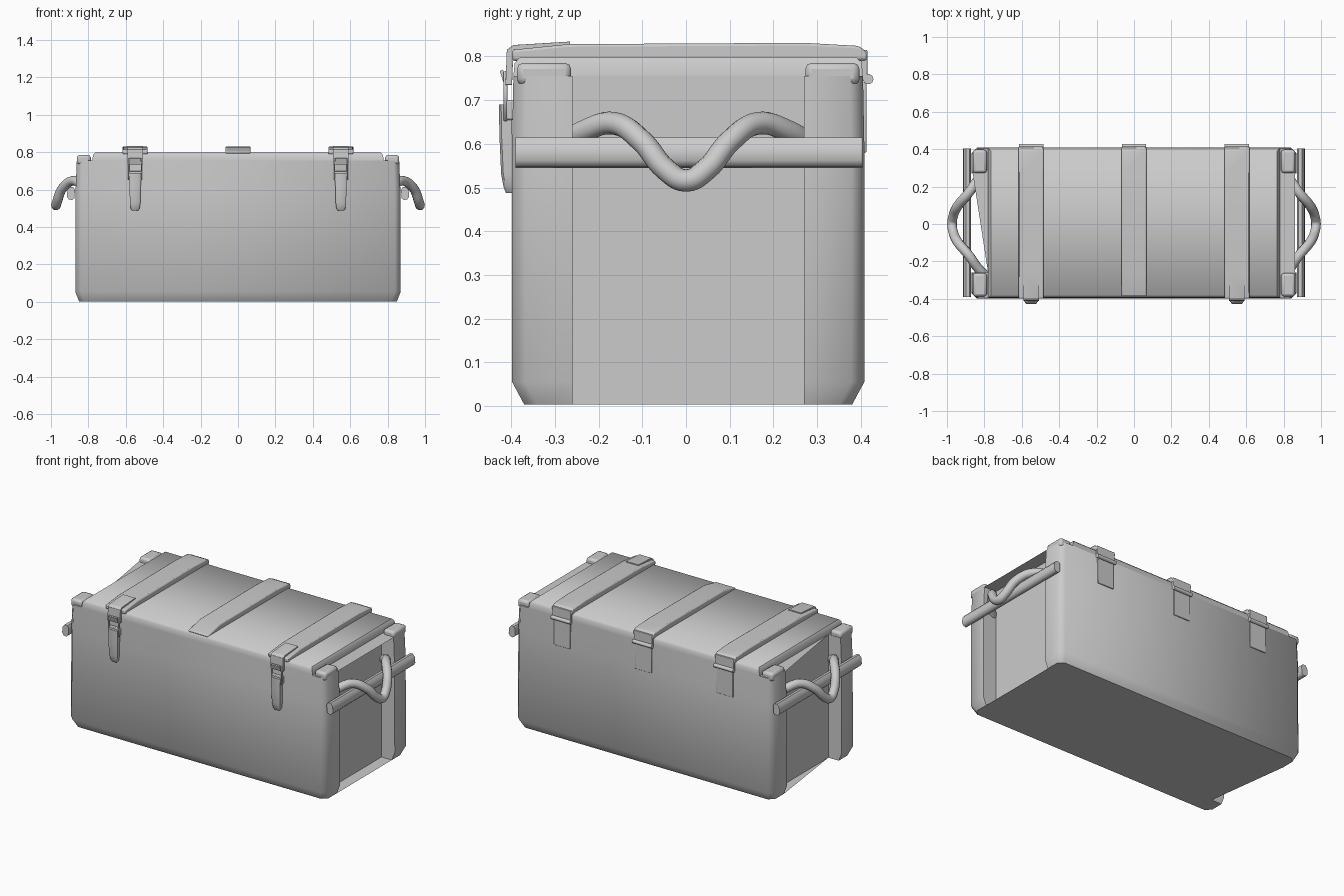
import bpy, bmesh, math
from mathutils import Vector

if "Cube" in bpy.data.objects:
    bpy.data.objects.remove(bpy.data.objects["Cube"])

YC = 0.005  # body is a touch deeper at the back


def finish(name, bm, angle=50, bevel=0.0, segs=2):
    bmesh.ops.recalc_face_normals(bm, faces=bm.faces)
    me = bpy.data.meshes.new(name)
    bm.to_mesh(me)
    bm.free()
    ob = bpy.data.objects.new(name, me)
    bpy.context.collection.objects.link(ob)
    if bevel:
        m = ob.modifiers.new("bevel", 'BEVEL')
        m.width, m.segments, m.limit_method = bevel, segs, 'ANGLE'
    bpy.ops.object.select_all(action='DESELECT')
    ob.select_set(True)
    bpy.context.view_layer.objects.active = ob
    bpy.ops.object.shade_smooth_by_angle(angle=math.radians(angle))
    return ob


def loft(name, rings, **kw):
    """Skin a list of equal closed rings and cap both ends."""
    bm = bmesh.new()
    rows = [[bm.verts.new(p) for p in r] for r in rings]
    n = len(rows[0])
    for a, b in zip(rows, rows[1:]):
        for i in range(n):
            bm.faces.new((a[i], a[(i + 1) % n], b[(i + 1) % n], b[i]))
    caps = [bm.faces.new(rows[0]), bm.faces.new(rows[-1])]
    bmesh.ops.triangulate(bm, faces=caps)
    return finish(name, bm, **kw)


def box(name, lo, hi, bevel=0.006, segs=2):
    x0, y0, z0 = lo
    x1, y1, z1 = hi
    ring = lambda z: [(x0, y0, z), (x1, y0, z), (x1, y1, z), (x0, y1, z)]
    bm = bmesh.new()
    a, b = [[bm.verts.new(p) for p in ring(z)] for z in (z0, z1)]
    bm.faces.new(a)
    bm.faces.new(b)
    for i in range(4):
        j = (i + 1) % 4
        bm.faces.new((a[i], a[j], b[j], b[i]))
    return finish(name, bm, bevel=bevel, segs=segs)


def strip(name, x, w, profile, inset=0.0, **kw):
    """Extrude a y-z profile across x."""
    return loft(name, [[(x + s * w, y, z) for y, z in profile] for s in (-1, 1)], **kw)


def tube(name, pts, r, cyclic=False, sides=4):
    cu = bpy.data.curves.new(name, 'CURVE')
    cu.dimensions, cu.bevel_depth, cu.bevel_resolution = '3D', r, sides
    cu.resolution_u, cu.use_fill_caps = 6, True
    sp = cu.splines.new('BEZIER')
    sp.bezier_points.add(len(pts) - 1)
    for p, co in zip(sp.bezier_points, pts):
        p.co = co
        p.handle_left_type = p.handle_right_type = 'AUTO' if not cyclic else 'VECTOR'
    sp.use_cyclic_u = cyclic
    ob = bpy.data.objects.new(name, cu)
    bpy.context.collection.objects.link(ob)
    return ob


# Body: H-shaped plan with corner pillars and recessed ends
def h_ring(z, hx, hy, c=0.03, xr=0.78, yr=0.265):
    q = [(xr, yr), (hx, yr), (hx, hy - c), (hx - c, hy)]
    out = []
    for sx, sy in ((1, 1), (-1, 1), (-1, -1), (1, -1)):
        pts = q if sx * sy > 0 else q[::-1]
        out += [(sx * x, sy * y + YC, z) for x, y in pts]
    return out


loft("body", [h_ring(0.003, 0.85, 0.375), h_ring(0.055, 0.87, 0.403),
              h_ring(0.6, 0.868, 0.403), h_ring(0.755, 0.862, 0.4)])


# Lid top
def rect(z, hx, hy):
    return [(sx * hx, sy * hy + YC, z) for sx, sy in ((1, 1), (-1, 1), (-1, -1), (1, -1))]


loft("lid_top", [rect(0.74, 0.78, 0.4), rect(0.755, 0.78, 0.4), rect(0.785, 0.775, 0.397),
                 rect(0.798, 0.765, 0.385)])

# Raised caps on the pillars
for sx in (-1, 1):
    for sy in (-1, 1):
        xs = sorted((sx * 0.787, sx * 0.862))
        ys = sorted((sy * 0.268 + YC, sy * 0.392 + YC))
        box("pillar_cap", (xs[0], ys[0], 0.735), (xs[1], ys[1], 0.785), 0.014)

# Lid straps with back hinges
for x in (-0.55, 0, 0.55):
    front = -0.398 if x else -0.385
    strip("lid_strap", x, 0.067, [(front, 0.79), (front, 0.815 if x else 0.803), (-0.27, 0.828),
                                  (0.27, 0.831), (0.395, 0.824), (0.414, 0.81), (0.414, 0.79)],
          bevel=0.006)
    box("hinge_upper_plate", (x - 0.063, 0.4, 0.745), (x + 0.063, 0.415, 0.815), 0.003)
    box("hinge_lower_plate", (x - 0.056, 0.4, 0.58), (x + 0.056, 0.413, 0.74), 0.003)
    ring = [(0.417 + 0.012 * math.cos(a), 0.748 + 0.012 * math.sin(a))
            for a in (i * math.pi / 5 for i in range(10))]
    strip("hinge_barrel", x, 0.065, ring)

# Front latches
for x in (-0.55, 0.55):
    strip("latch_clip", x, 0.042, [(-0.265, 0.825), (-0.265, 0.834), (-0.395, 0.826), (-0.41, 0.815),
                                   (-0.413, 0.735), (-0.398, 0.735), (-0.395, 0.815)], bevel=0.003)
    strip("latch_hook", x, 0.03, [(-0.405, 0.735), (-0.405, 0.747), (-0.42, 0.77), (-0.426, 0.766),
                                  (-0.416, 0.735)])
    tube("latch_loop", [(x - 0.034, -0.413, 0.763), (x + 0.034, -0.413, 0.763),
                        (x + 0.034, -0.413, 0.655), (x - 0.034, -0.413, 0.655)], 0.005, True, 2)
    box("latch_base", (x - 0.038, -0.412, 0.655), (x + 0.038, -0.39, 0.7), 0.004)
    # Lever tapers towards a rounded tip
    rows = [(0.69, 0.032, -0.428), (0.62, 0.03, -0.427), (0.53, 0.028, -0.423),
            (0.5, 0.024, -0.417), (0.488, 0.016, -0.412)]
    loft("latch_lever", [[(x - w, -0.398, z), (x + w, -0.398, z), (x + w, y + 0.005, z),
                          (x + w * 0.75, y, z), (x - w * 0.75, y, z), (x - w, y + 0.005, z)]
                         for z, w, y in rows])

# End bars and curved carrying handles
half = [(0.79, 0.28, 0.60), (0.835, 0.235, 0.628), (0.885, 0.165, 0.647),
        (0.94, 0.1, 0.605), (0.966, 0.045, 0.54)]
for s in (-1, 1):
    sec = [(0.874, 0.555), (0.886, 0.545), (0.904, 0.547), (0.915, 0.562),
           (0.912, 0.598), (0.898, 0.615), (0.88, 0.613), (0.872, 0.6)]
    loft("end_bar", [[(s * px, y, pz) for px, pz in sec] for y in (-0.39, 0.404)])
    path = [(s * a, -b, c) for a, b, c in half] + [(s * 0.973, 0, 0.516)] \
        + [(s * a, b, c) for a, b, c in half[::-1]]
    tube("carry_handle", path, 0.026)
